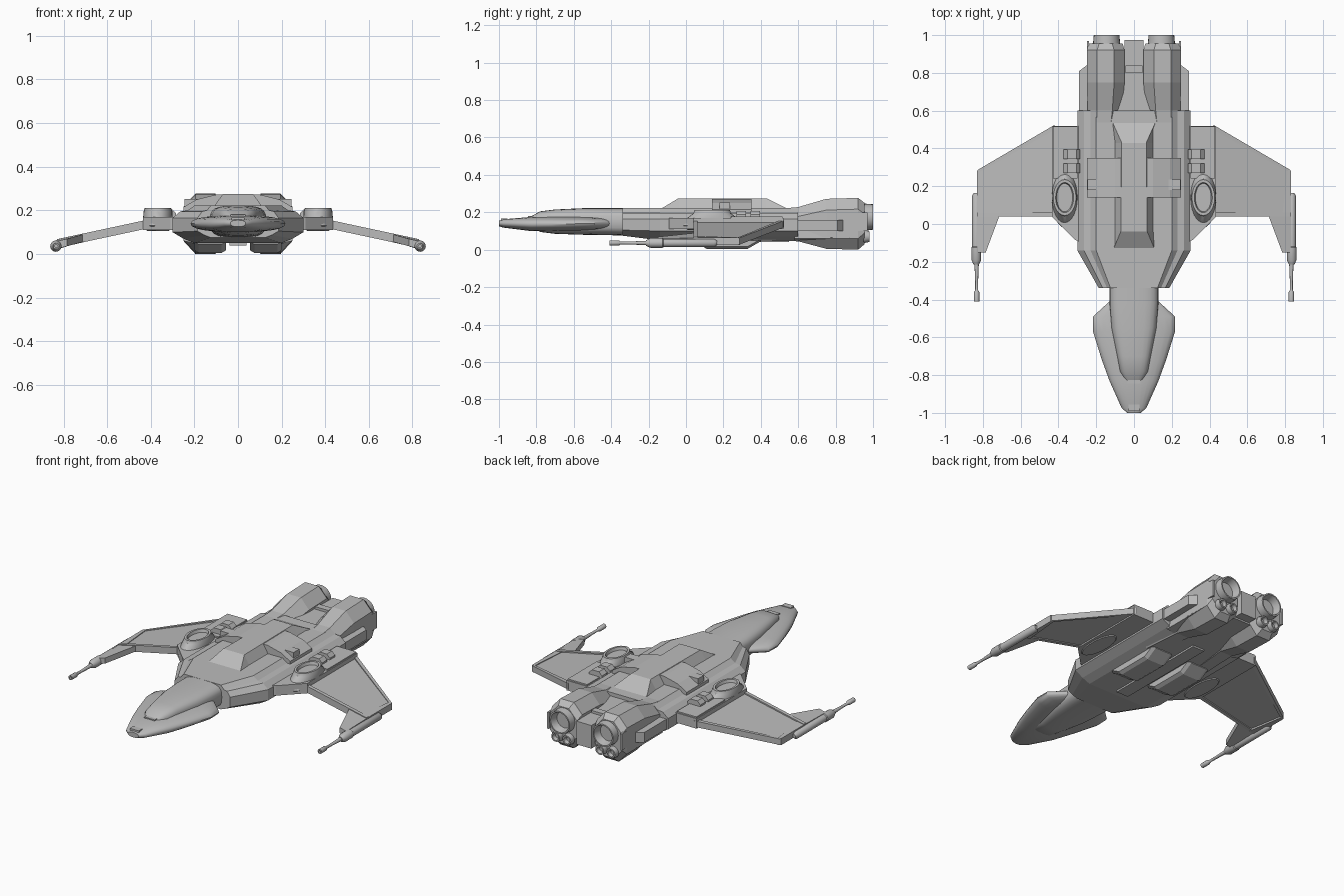
import bpy, bmesh, math

if "Cube" in bpy.data.objects:
    bpy.data.objects.remove(bpy.data.objects["Cube"])

grey = bpy.data.materials.new("hull grey")
grey.diffuse_color = (0.5, 0.5, 0.5, 1)
grey.use_nodes = True
grey.node_tree.nodes["Principled BSDF"].inputs["Base Color"].default_value = grey.diffuse_color


def finish(name, bm, mirror=False, smooth=None):
    bmesh.ops.recalc_face_normals(bm, faces=bm.faces[:])
    me = bpy.data.meshes.new(name)
    bm.to_mesh(me)
    bm.free()
    me.materials.append(grey)
    ob = bpy.data.objects.new(name, me)
    bpy.context.collection.objects.link(ob)
    if mirror:
        ob.modifiers.new("mirror", 'MIRROR').use_mirror_merge = False
    if smooth:
        bpy.ops.object.select_all(action='DESELECT')
        bpy.context.view_layer.objects.active = ob
        ob.select_set(True)
        bpy.ops.object.shade_smooth_by_angle(angle=math.radians(smooth))
    return ob


def loft(name, rings, mirror=False, smooth=None):
    """Skin a list of equal-length point rings and cap both ends."""
    bm = bmesh.new()
    rs = [[bm.verts.new(p) for p in r] for r in rings]
    n = len(rs[0])
    for a, b in zip(rs, rs[1:]):
        for i in range(n):
            j = (i + 1) % n
            bm.faces.new((a[i], a[j], b[j], b[i]))
    bm.faces.new(rs[0])
    bm.faces.new(rs[-1])
    return finish(name, bm, mirror, smooth)


def sym(y, half):
    """Ring at y from a right-hand half profile listed top to bottom."""
    return [(x, y, z) for x, z in half] + [(-x, y, z) for x, z in reversed(half)]


def octo(y, x0, x1, z0, z1, cx, cz):
    return [(x0 + cx, y, z1), (x1 - cx, y, z1), (x1, y, z1 - cz), (x1, y, z0 + cz),
            (x1 - cx, y, z0), (x0 + cx, y, z0), (x0, y, z0 + cz), (x0, y, z1 - cz)]


def oval(y, hw, z0, z1, power, n=24):
    def s(v):
        return math.copysign(abs(v) ** power, v)
    return [(hw * s(math.cos(2 * math.pi * i / n)), y,
             (z0 + z1) / 2 + (z1 - z0) / 2 * s(math.sin(2 * math.pi * i / n))) for i in range(n)]


def slab(name, pts, t, mirror=True):
    """Plate through 3D points, thickened in z."""
    return loft(name, [[(x, y, z - t / 2) for x, y, z in pts],
                       [(x, y, z + t / 2) for x, y, z in pts]], mirror)


def box(name, x0, x1, y0, y1, z0, z1, mirror=True):
    return slab(name, [(x, y, (z0 + z1) / 2) for x, y in
                       ((x0, y0), (x1, y0), (x1, y1), (x0, y1))], z1 - z0, mirror)


def turned(name, x, z, prof, n=16):
    """Round part along y from (radius, y) pairs."""
    return loft(name, [[(x + r * math.cos(2 * math.pi * i / n), y,
                         z + r * math.sin(2 * math.pi * i / n)) for i in range(n)]
                       for r, y in prof], True, 35)


# Main fuselage with terraced shoulders
HALF = [(.20, .222), (.23, .20), (.265, .195), (.30, .165), (.30, .10), (.25, .07), (.20, .05)]
front = [(x * .62, z if z > .15 else z * .6 + .045) for x, z in HALF]
loft("main_hull", [sym(-.34, front), sym(-.14, HALF), sym(.60, HALF)])
AFT = [(.14, .20), (.24, .18), (.25, .06), (.2, .05)]
loft("aft_hull", [sym(.58, AFT), sym(.92, AFT)])

# Raised spine with sloped ends and a wide saddle over the middle
loft("spine", [sym(y, [(a, z), (b, .2)]) for y, a, b, z in
               ((-.14, .112, .115, .215), (-.04, .07, .115, .275), (.43, .065, .115, .275),
                (.53, .11, .115, .225), (.58, .07, .08, .2))])
loft("saddle", [sym(y, [(.10, .272), (.19, .25), (.25, .215), (.25, .19)]) for y in (.14, .35)])
box("shoulder_plate", .155, .245, .18, .235, .19, .252)
box("rear_keel", -.05, .05, .55, .975, .06, .20, False)
box("keel_top_block", -.045, .045, .80, .84, .19, .215, False)

# Neck, cockpit canopy and flat nose disc
loft("canopy", [oval(y, w, a, b, .6) for y, w, a, b in
                ((-.84, .04, .13, .172), (-.78, .075, .095, .205), (-.70, .09, .085, .215),
                 (-.55, .12, .08, .222), (-.42, .13, .078, .222), (-.30, .13, .075, .222))],
     smooth=40)
loft("nose_disc", [oval(y, w, a, b, .85) for y, w, a, b in
                   ((-1, .035, .125, .155), (-.975, .065, .118, .163), (-.83, .13, .10, .175),
                    (-.72, .17, .098, .178), (-.57, .217, .10, .178), (-.49, .217, .105, .175),
                    (-.41, .13, .11, .172))], smooth=40)
box("nose_cap", -.03, .03, -.99, -.955, .15, .168, False)
box("canopy_sill", -.035, .035, -.845, -.825, .15, .18, False)

# Engine nacelles, rear nozzles and side sponsons
loft("engine_nacelle", [octo(*s) for s in
                        ((.36, .11, .24, .05, .205, .03, .03), (.60, .065, .245, .045, .228, .05, .05),
                         (.75, .05, .25, .005, .272, .055, .06), (.92, .05, .25, .0, .277, .055, .06),
                         (.955, .06, .24, .03, .25, .055, .06))], True)
turned("main_nozzle", .145, .175, ((.06, .93), (.072, .95), (.068, 1), (.06, 1), (.045, .94)), 24)
for i, x in enumerate((.11, .185)):
    turned("small_nozzle_%d" % i, x, .07, ((.03, .94), (.034, .955), (.028, .982), (.02, .982), (.015, .96)))
box("engine_side_fin", .238, .25, .88, .97, .10, .20)
slab("side_sponson", [(.2, .58, .13), (.29, .60, .13), (.29, .81, .13), (.25, .84, .13), (.2, .84, .13)], .06)

# Belly pods and centre strip
loft("belly_pod", [octo(y, .055, .2, z, .07, .02, .012) for y, z in
                   ((.04, .045), (.11, .005), (.33, .005), (.40, .045))], True)
box("belly_strip", -.04, .04, -.1, .55, .04, .06, False)

# Wing roots with round housings and clamps
slab("wing_root", [(.28, -.10, .14), (.31, -.085, .14), (.435, .04, .14),
                   (.435, .52, .14), (.28, .52, .14)], .06)


def ellipse(rx, ry, z, n=24):
    return [(.367 + rx * math.cos(2 * math.pi * i / n), .14 + ry * math.sin(2 * math.pi * i / n), z)
            for i in range(n)]


loft("root_housing", [ellipse(.05, .13, .105), ellipse(.068, .16, .13), ellipse(.068, .14, .165),
                      ellipse(.066, .10, .195), ellipse(.060, .095, .212), ellipse(.048, .08, .212),
                      ellipse(.042, .075, .195)], True, 35)
box("root_rear_block", .30, .43, .24, .515, .15, .178)
for i, y in enumerate((.27, .345)):
    loft("root_clamp_%d" % i, [octo(v, .285, .372, .15, .208, .02, .02) for v in (y, y + .05)], True)

# Swept wings drooping to the tips, with raised edges
slab("wing", [(.42, .045, .135), (.83, .045, .048), (.83, .27, .045), (.42, .51, .135)], .026)
slab("wing_leading_edge", [(.42, .04, .136), (.83, .04, .048), (.83, .062, .048), (.42, .062, .136)], .04)
slab("wing_trailing_edge", [(.42, .50, .138), (.825, .27, .045), (.83, .285, .045), (.42, .525, .138)], .036)
slab("wing_tip_plate", [(.785, .05, .054), (.832, .05, .045), (.832, .28, .045), (.815, .29, .046)], .04)

# Forward wing prongs and guns
slab("wing_prong", [(.71, .05, .073), (.83, .05, .046), (.83, -.15, .042), (.785, -.15, .052)], .034)
turned("gun_body", .835, .036, ((.012, .165), (.022, .15), (.022, -.12), (.026, -.125),
                                (.026, -.19), (.014, -.215)))
turned("gun_barrel", .833, .036, ((.012, -.20), (.008, -.30), (.008, -.35), (.014, -.36),
                                  (.014, -.41), (.007, -.41), (.007, -.39)), 12)
